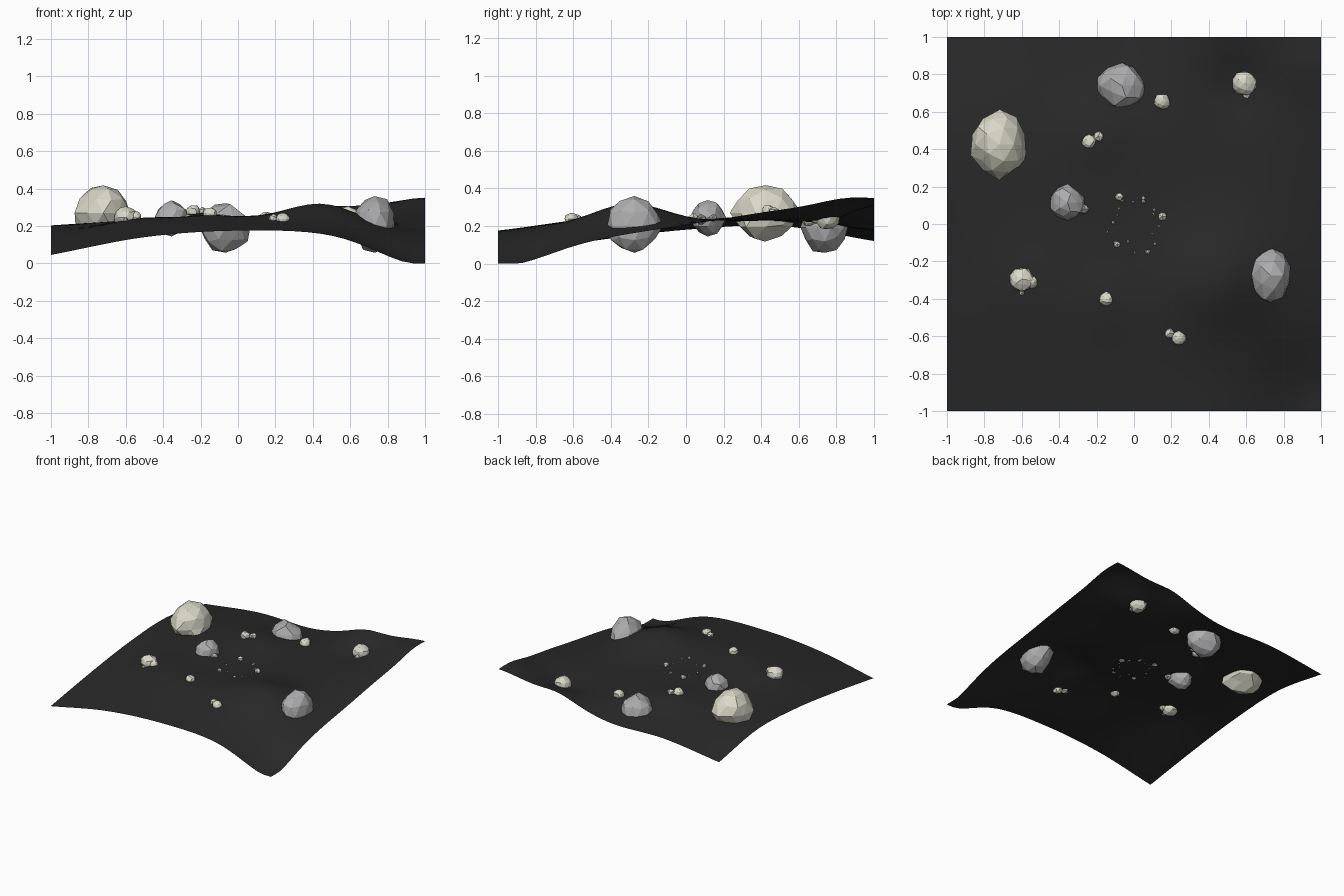
import bpy, bmesh, math, random
from mathutils import Vector, noise

if "Cube" in bpy.data.objects:
    bpy.data.objects.remove(bpy.data.objects["Cube"])

random.seed(7)

def material(name, rgb):
    m = bpy.data.materials.new(name)
    m.diffuse_color = (*rgb, 1)
    m.use_nodes = True
    m.node_tree.nodes["Principled BSDF"].inputs["Base Color"].default_value = m.diffuse_color
    return m

DARK = material("charcoal ground", (0.022, 0.022, 0.022))
CREAM = material("pale cream stone", (0.70, 0.69, 0.58))
GREY = material("grey stone", (0.42, 0.42, 0.43))

# ground heights at x, y = -1, -0.5, 0, 0.5, 1 (rows run front to back)
H = [[.045, .14, .175, .15, .0],
     [.12, .215, .235, .20, .12],
     [.18, .23, .235, .22, .205],
     [.20, .23, .235, .235, .285],
     [.12, .18, .18, .285, .335]]
# bumps and hollows: x, y, height, width
HILLS = [(.46, -.30, .105, .19), (-.21, .5, .035, .14), (-.55, -.32, .02, .15),
         (-.15, -.4, .018, .12), (.58, .74, -.04, .13), (.47, 1, .025, .12),
         (.95, .85, .03, .13), (.87, -.87, -.04, .16)]

def spline(p, t):
    """Smooth curve through five evenly spaced values, t in 0..4."""
    p = [2 * p[0] - p[1]] + list(p) + [2 * p[-1] - p[-2]]
    i = min(int(t), 3)
    u = t - i
    a, b, c, d = p[i:i + 4]
    return b + .5 * u * (c - a + u * (2 * a - 5 * b + 4 * c - d + u * (3 * (b - c) + d - a)))

def ground(x, y):
    z = spline([spline(row, (x + 1) * 2) for row in H], (y + 1) * 2)
    for hx, hy, h, s in HILLS:
        z += h * math.exp(-((x - hx) ** 2 + (y - hy) ** 2) / (2 * s * s))
    return max(z, 0)

def finish(bm, name, mat):
    me = bpy.data.meshes.new(name)
    bm.to_mesh(me)
    bm.free()
    me.materials.append(mat)
    ob = bpy.data.objects.new(name, me)
    bpy.context.collection.objects.link(ob)
    return ob

# ground sheet
bm = bmesh.new()
bmesh.ops.create_grid(bm, x_segments=32, y_segments=32, size=1)
for v in bm.verts:
    v.co.z = ground(v.co.x, v.co.y)
sheet = finish(bm, "ground_sheet", DARK)
for p in sheet.data.polygons:
    p.use_smooth = True

def add_rock(bm, centre, radii, sub=2, cuts=4):
    """Faceted boulder: a jittered ball with a few flattened sides."""
    planes = [(Vector([random.gauss(0, 1) for _ in range(3)]).normalized(),
               random.uniform(.8, .92)) for _ in range(cuts)]
    seed = Vector([random.uniform(0, 50) for _ in range(3)])
    for v in bmesh.ops.create_icosphere(bm, subdivisions=sub, radius=1)["verts"]:
        d = v.co.normalized()
        p = d * (1.0 + .12 * noise.noise(d * 1.7 + seed) + random.uniform(-.06, .06))
        for n, k in planes:
            over = p.dot(n) - k
            if over > 0:
                p -= n * over
        v.co = Vector(centre) + Vector([p[i] * radii[i] for i in range(3)])

# large boulders: name, centre, radii, colour
for name, c, r, mat in [
        ("large_cream_boulder", (-.72, .425, .27), (.155, .178, .152), CREAM),
        ("right_grey_boulder", (.73, -.275, .203), (.115, .15, .15), GREY),
        ("back_grey_boulder", (-.065, .74, .193), (.135, .124, .142), GREY),
        ("middle_grey_boulder", (-.355, .115, .242), (.092, .095, .092), GREY)]:
    bm = bmesh.new()
    add_rock(bm, c, r)
    if name.startswith("middle"):
        add_rock(bm, (-.268, .08, .235), (.03, .03, .03), 1, 0)
    finish(bm, name, mat)

# small stones resting in the ground: x, y, radius
def stones(name, spots, mat, lift):
    bm = bmesh.new()
    for x, y, r in spots:
        add_rock(bm, (x, y, ground(x, y) + lift * r), (r, r, r * .9), 2 if r > .03 else 1, 2)
    finish(bm, name, mat)

stones("cream_stones", [
    (.59, .75, .068), (.60, .69, .022), (-.60, -.295, .066), (-.55, -.31, .035),
    (-.60, -.37, .015), (-.15, -.40, .038), (.19, -.585, .03), (.24, -.61, .037),
    (-.24, .44, .039), (-.19, .47, .03), (.15, .655, .044)], CREAM, .2)

# ring of gravel round the centre
gravel = [(-.08, .145, .024), (.15, .04, .026), (-.09, -.11, .02), (.075, -.15, .013), (.05, .12, .011)]
for i in range(16):
    a = i * math.tau / 16 + random.uniform(-.15, .15)
    q = random.uniform(.1, .16)
    gravel.append((.01 + q * math.cos(a), q * math.sin(a), random.uniform(.005, .01)))
stones("gravel_ring", gravel, CREAM, .2)
